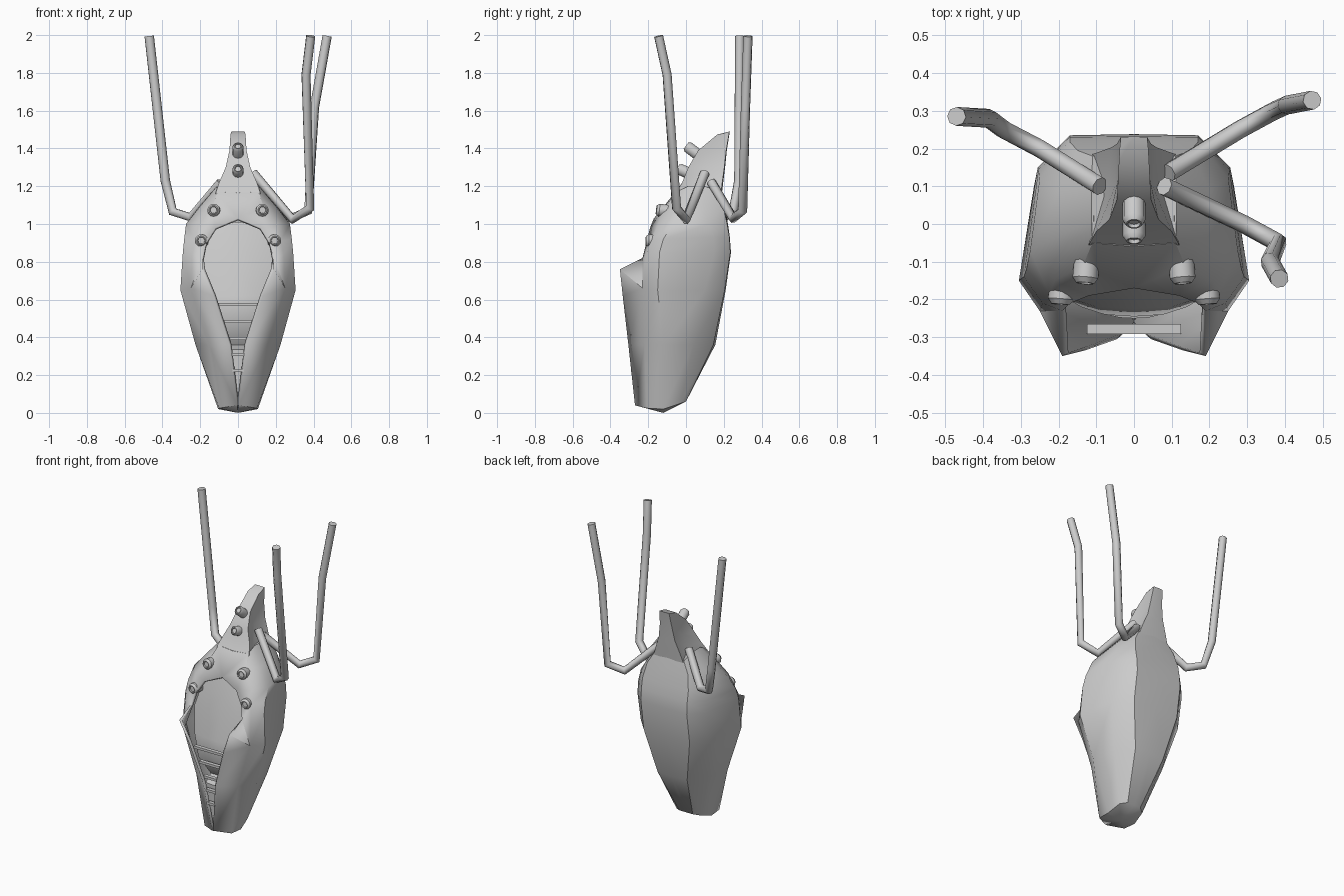
import bpy, bmesh, math
from mathutils import Vector


def make(name, verts, faces, angle=40, mirror=True, thickness=0):
    me = bpy.data.meshes.new(name)
    me.from_pydata(verts, [], faces)
    bm = bmesh.new()
    bm.from_mesh(me)
    bmesh.ops.recalc_face_normals(bm, faces=bm.faces)
    bm.to_mesh(me)
    bm.free()
    ob = bpy.data.objects.new(name, me)
    bpy.context.collection.objects.link(ob)
    if mirror:
        m = ob.modifiers.new("mirror", 'MIRROR')
        m.merge_threshold = 0.002
    if thickness:
        s = ob.modifiers.new("wall", 'SOLIDIFY')
        s.thickness = thickness
        s.offset = -1
    bpy.ops.object.select_all(action='DESELECT')
    ob.select_set(True)
    bpy.context.view_layer.objects.active = ob
    bpy.ops.object.shade_smooth_by_angle(angle=math.radians(angle))
    return ob


def grid(rows):
    n = len(rows[0])
    verts = [p for r in rows for p in r]
    faces = [(i * n + j, i * n + j + 1, (i + 1) * n + j + 1, (i + 1) * n + j)
             for i in range(len(rows) - 1) for j in range(n - 1)]
    return verts, faces


# Pod shell: half rings from the opening edge round to the back centre
rings = [
    [(.004, -.27, .04), (.10, -.21, .025), (.105, -.12, .02), (.09, -.03, .05), (.05, 0, .06), (0, 0, .06)],
    [(.045, -.305, .36), (.155, -.22, .36), (.225, -.12, .36), (.19, .04, .36), (.11, .145, .36), (0, .155, .36)],
    [(.13, -.335, .62), (.25, -.23, .66), (.305, -.15, .65), (.265, .10, .65), (.17, .205, .65), (0, .21, .65)],
    [(.19, -.23, .82), (.242, -.21, .84), (.292, -.14, .85), (.255, .15, .85), (.17, .235, .85), (0, .238, .85)],
    [(.17, -.21, .90), (.225, -.185, .91), (.285, -.12, .92), (.253, .145, .93), (.17, .23, .93), (0, .232, .93)],
    [(.12, -.19, .98), (.21, -.15, .99), (.275, -.07, 1.0), (.25, .12, 1.0), (.17, .218, 1.0), (0, .222, 1.0)],
    [(0, -.17, 1.03), (.135, -.11, 1.09), (.195, -.03, 1.1), (.2, .09, 1.1), (.15, .195, 1.1), (0, .205, 1.1)],
    [(0, -.06, 1.165), (.11, -.05, 1.17), (.112, .01, 1.2), (.112, .1, 1.2), (.11, .18, 1.17), (0, .19, 1.17)],
]
verts, faces = grid(rings)
faces.remove((12, 13, 19, 18))            # notch between flap and hood
tip, low = len(verts), len(verts) + 1
verts += [(.19, -.35, .76), (0, -.12, .0)]
faces += [(12, 13, tip), (13, 18, tip), (13, 19, 18)]
faces += [(j, j + 1, low) for j in range(5)] + [tuple(range(42, 48))]
make("pod_shell", verts, faces, 38, thickness=.018)

# Recessed panel, ledge and channel inside the opening
panel = [(.11, -.13, -.12, 1.01), (.175, -.16, -.14, .91), (.215, -.19, -.155, .78),
         (.19, -.225, -.19, .62), (.14, -.245, -.22, .48), (.09, -.16, -.16, .36),
         (.07, -.25, -.24, .335), (.03, -.245, -.24, .06)]
make("inner_panel", *grid([[(0, c, z), (x * .55, c * .8 + e * .2, z), (x, e, z)]
                          for x, c, e, z in panel]), 45)

# Ladder rungs across the gap
for i, (z, w) in enumerate([(.575, .125), (.485, .085), (.395, .055), (.31, .042), (.225, .03)]):
    y = -.278
    v = [(a, y + b, z + c) for a in (0, w) for b in (-.013, .013) for c in (-.008, .008)]
    make(f"rung_{i + 1}", v, [(4, 5, 7, 6), (0, 1, 5, 4), (2, 3, 7, 6), (0, 2, 6, 4), (1, 3, 7, 5)], 20)

# Horn on the crown
horn = [
    [(0, -.06, 1.16), (.12, -.055, 1.16), (.085, .07, 1.16), (.11, .185, 1.16), (0, .19, 1.16)],
    [(0, -.02, 1.22), (.10, -.02, 1.22), (.068, .08, 1.22), (.09, .192, 1.22), (0, .197, 1.22)],
    [(0, .012, 1.30), (.065, .012, 1.30), (.05, .1, 1.30), (.06, .203, 1.30), (0, .207, 1.30)],
    [(0, .065, 1.39), (.045, .065, 1.39), (.04, .13, 1.39), (.045, .213, 1.39), (0, .216, 1.39)],
    [(0, .165, 1.473), (.04, .165, 1.473), (.038, .2, 1.48), (.035, .23, 1.49), (0, .232, 1.49)],
]
v, f = grid(horn)
make("horn", v, f + [tuple(range(20, 25))], 30)


# Studs: lathed, with chamfered and dished ends
def stud(name, end, direction, length, r=.034):
    q = Vector(direction).normalized().to_track_quat('Z', 'Y')
    prof = [(r, -length), (r, -.014), (r * .7, 0), (r * .55, 0), (r * .5, -.01)]
    n = 12
    v = [Vector(end) + q @ Vector((a * math.cos(t * math.tau / n), a * math.sin(t * math.tau / n), h))
         for a, h in prof for t in range(n)]
    f = [(k * n + i, k * n + (i + 1) % n, (k + 1) * n + (i + 1) % n, (k + 1) * n + i)
         for k in range(len(prof) - 1) for i in range(n)]
    f += [tuple(range(n)), tuple(range((len(prof) - 1) * n, len(prof) * n))]
    make(name, v, f, 35, mirror=False)


for s, side in ((1, "right"), (-1, "left")):
    stud(f"upper_stud_{side}", (s * .13, -.157, 1.075), (s * .08, -1, .12), .08)
    stud(f"lower_stud_{side}", (s * .195, -.213, .913), (s * .08, -1, .05), .07)
stud("horn_stud_top", (0, 0, 1.415), (0, -.8, .6), .1, .03)
stud("horn_stud_low", (0, -.045, 1.295), (0, -.9, .4), .09, .03)

# Hanging tubes
tubes = {
    "tube_left": [(-.47, .285, 1.995), (-.385, .28, 1.23), (-.345, .25, 1.065), (-.25, .2, 1.035), (-.09, .1, 1.22)],
    "tube_right_back": [(.472, .328, 1.995), (.405, .315, 1.62), (.372, .3, 1.07), (.28, .25, 1.03), (.09, .135, 1.22)],
    "tube_right_front": [(.385, -.145, 1.995), (.36, -.1, 1.79), (.382, -.05, 1.085), (.29, 0, 1.025), (.08, .1, 1.27)],
}
for name, pts in tubes.items():
    cu = bpy.data.curves.new(name, 'CURVE')
    cu.dimensions = '3D'
    cu.bevel_depth = .025
    cu.bevel_resolution = 2
    cu.use_fill_caps = True
    sp = cu.splines.new('POLY')
    sp.points.add(len(pts) - 1)
    for p, co in zip(sp.points, pts):
        p.co = (*co, 1)
    bpy.context.collection.objects.link(bpy.data.objects.new(name, cu))
